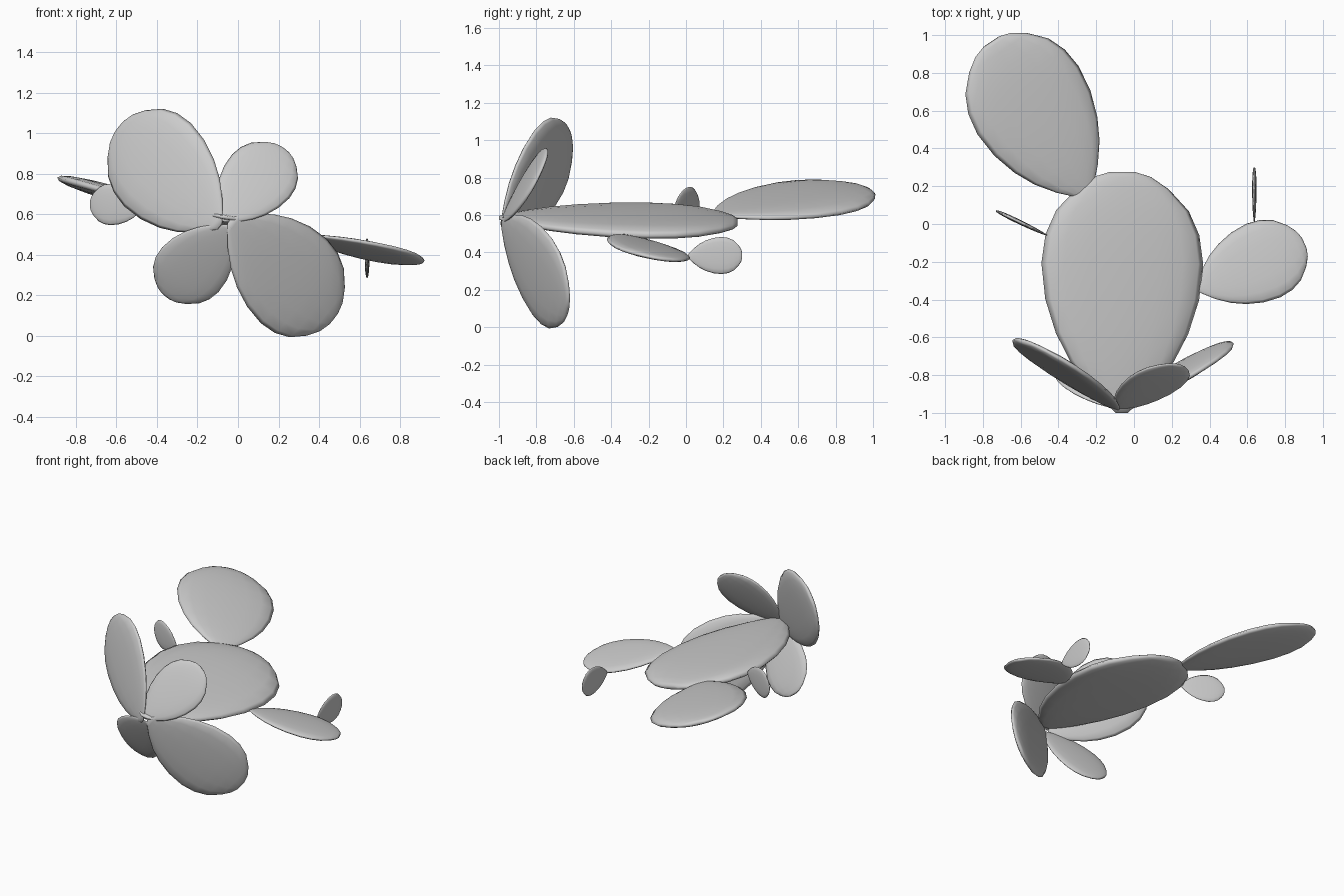
import bpy, bmesh, math
from mathutils import Vector

if "Cube" in bpy.data.objects:
    bpy.data.objects.remove(bpy.data.objects["Cube"])

# Pad outline: position along the length, half width (both relative to length)
OUTLINE = [(0, .025), (.04, .07), (.11, .14), (.215, .22), (.33, .28), (.47, .325),
           (.62, .342), (.74, .325), (.84, .28), (.93, .195), (.98, .12), (1, .055)]
SIDES = 16
THICK = .04  # half thickness relative to length


def spow(v, p):
    return math.copysign(abs(v) ** p, v)


def pad(name, base, tip, normal):
    """Flat egg-shaped pad growing from base to tip, its faces along normal."""
    base, axis = Vector(base), Vector(tip) - Vector(base)
    length = axis.length
    side = Vector(normal).cross(axis).normalized()
    up = axis.cross(side).normalized()
    bm = bmesh.new()
    rings = []
    for t, w in OUTLINE:
        h = THICK * (w / .342) ** .7
        ring = []
        for i in range(SIDES):
            a = 2 * math.pi * i / SIDES
            ring.append(bm.verts.new(base + axis * t
                                     + side * (length * w * spow(math.cos(a), .9))
                                     + up * (length * h * spow(math.sin(a), .9))))
        rings.append(ring)
    for r, s in zip(rings, rings[1:]):
        for i in range(SIDES):
            j = (i + 1) % SIDES
            bm.faces.new((r[i], r[j], s[j], s[i]))
    bm.faces.new(rings[0])
    bm.faces.new(rings[-1])
    bmesh.ops.recalc_face_normals(bm, faces=bm.faces)
    for f in bm.faces:
        f.smooth = True
    me = bpy.data.meshes.new(name)
    bm.to_mesh(me)
    bm.free()
    ob = bpy.data.objects.new(name, me)
    bpy.context.collection.objects.link(ob)
    return ob


# Large central pad and the pads growing from its rim
pad("main_pad", (-.065, -1.0, .585), (-.06, .275, .56), (.19, 0, 1))
pad("back_pad", (-.245, .15, .60), (-.755, .965, .74), (.28, .01, 1))
pad("right_pad", (.335, -.345, .495), (.90, -.10, .36), (.161, .185, 1))

# Small buds standing on edge
pad("left_bud", (-.46, -.06, .645), (-.73, .07, .65), (.43, .9, 0))
pad("right_bud", (.637, .01, .38), (.637, .30, .385), (1, 0, 0))

# Four pads fanning out from the front end
pad("upper_left_pad", (-.09, -.985, .54), (-.585, -.62, 1.03), (.56, 1, -.188))
pad("upper_right_pad", (-.08, -.985, .57), (.23, -.745, .92), (-.218, 1, -.51))
pad("lower_right_pad", (-.04, -.985, .57), (.47, -.635, .085), (-.535, 1, .184))
pad("lower_left_pad", (-.04, -.985, .54), (-.355, -.745, .195), (.218, 1, .51))
